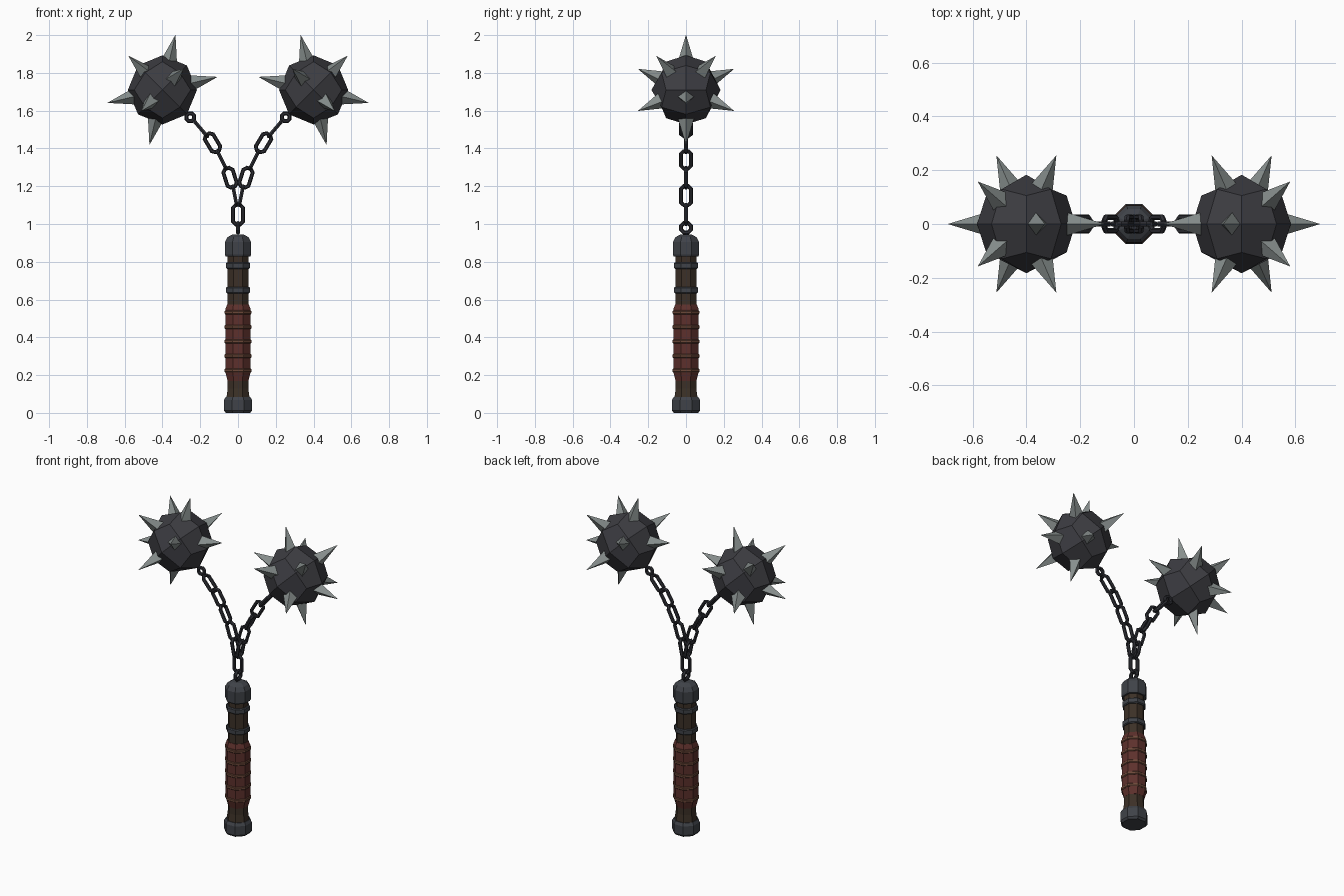
import bpy, bmesh
from math import cos, sin, pi, sqrt
from mathutils import Vector, Matrix

if "Cube" in bpy.data.objects:
    bpy.data.objects.remove(bpy.data.objects["Cube"])


def material(name, rgb):
    m = bpy.data.materials.new(name)
    m.diffuse_color = (*rgb, 1)
    m.use_nodes = True
    m.node_tree.nodes["Principled BSDF"].inputs["Base Color"].default_value = m.diffuse_color
    return m


IRON = material("dark_iron", (0.045, 0.045, 0.053))
FITTING = material("fitting_iron", (0.05, 0.055, 0.065))
STEEL = material("steel", (0.24, 0.27, 0.265))
CHAIN = material("chain_iron", (0.026, 0.027, 0.034))
WOOD = material("wood", (0.045, 0.03, 0.02))
LEATHER = material("red_leather", (0.11, 0.03, 0.025))
CORD = material("cord", (0.15, 0.065, 0.04))


def finish(name, bm, mat, mirror=False):
    bmesh.ops.recalc_face_normals(bm, faces=bm.faces)
    me = bpy.data.meshes.new(name)
    bm.to_mesh(me)
    bm.free()
    me.materials.append(mat)
    ob = bpy.data.objects.new(name, me)
    bpy.context.collection.objects.link(ob)
    if mirror:
        ob.modifiers.new("Mirror", 'MIRROR')
        ob.modifiers["Mirror"].use_mirror_merge = False
    return ob


def lathe(name, profile, mat, sides=8):
    """Faceted solid of revolution around z from (radius, z) points."""
    bm = bmesh.new()
    rings = [[bm.verts.new((r * cos((i + .5) * 2 * pi / sides),
                            r * sin((i + .5) * 2 * pi / sides), z))
              for i in range(sides)] for r, z in profile]
    for a, b in zip(rings, rings[1:]):
        for i in range(sides):
            j = (i + 1) % sides
            bm.faces.new((a[i], a[j], b[j], b[i]))
    bm.faces.new(rings[0])
    bm.faces.new(rings[-1])
    return finish(name, bm, mat)


def link(name, x, z, d, flat, stretch=.026, major=.028, mirror=True):
    """Octagonal chain link along d; flat links face the front."""
    bm = bmesh.new()
    d = Vector((d[0], 0, d[1])).normalized()
    y = Vector((0, 1, 0))
    n, side = (y, d.cross(y)) if flat else (d.cross(y), y)
    c, minor, rings = Vector((x, 0, z)), .011, []
    for i in range(8):
        a = (i + .5) * pi / 4
        out = d * cos(a) + side * sin(a)
        mid = c + out * major + d * (stretch if cos(a) > 0 else -stretch)
        rings.append([bm.verts.new(mid + out * minor * cos(t * pi / 3) + n * minor * sin(t * pi / 3))
                      for t in range(6)])
    for i in range(8):
        a, b = rings[i], rings[(i + 1) % 8]
        for t in range(6):
            u = (t + 1) % 6
            bm.faces.new((a[t], a[u], b[u], b[t]))
    return finish(name, bm, CHAIN, mirror)


# Handle
lathe("pommel", [(.070, 0), (.080, .012), (.080, .068), (.070, .085)], FITTING)
lathe("shaft", [(.066, .08), (.059, .13), (.059, .85)], WOOD)
lathe("grip", [(.060, .17), (.072, .215), (.072, .55), (.062, .575)], LEATHER)
for k in range(5):
    z = .224 + k * .077
    lathe(f"grip_cord_{k + 1}", [(.073, z - .010), (.077, z - .006),
                                 (.077, z + .006), (.073, z + .010)], CORD)
for k, z in enumerate((.65, .78)):
    lathe(f"handle_band_{k + 1}", [(.064, z - .017), (.069, z - .012),
                                   (.069, z + .012), (.064, z + .017)], FITTING)
lathe("handle_cap", [(.070, .828), (.075, .838), (.075, .905), (.060, .93), (.032, .945)], FITTING)

# Chain: shared eye and link, then one branch per side
link("cap_eye", 0, .98, (0, 1), False, 0, .028, False)
link("shared_link", 0, 1.05, (0, 1), True, mirror=False)
link("chain_link_1", .017, 1.15, (.2, 1), False)
link("chain_link_2", .042, 1.245, (.32, 1), True)
link("chain_link_3", .087, 1.34, (.5, 1), False)
link("chain_link_4", .135, 1.43, (.6, 1), True)
link("chain_link_5", .196, 1.503, (.85, 1), False)
link("ball_eye", .253, 1.565, (1, 1), True, 0, .022)

# Ball frame: a and b are diagonal axes, the chain hangs from -b
centre = Vector((.4, 0, 1.71))
A = Vector((-1, 0, 1)).normalized()
B = Vector((1, 0, 1)).normalized()
Y = Vector((0, 1, 0))

# Faceted ball: a cube cut once and pushed out to a sphere
bm = bmesh.new()
bmesh.ops.create_cube(bm, size=2)
bmesh.ops.subdivide_edges(bm, edges=bm.edges[:], cuts=1, use_grid_fill=True)
for v in bm.verts:
    p = v.co.normalized() * .183
    v.co = centre + A * p.x + B * p.z + Y * p.y
finish("spiked_ball", bm, IRON, True)

# Spikes on the icosahedron corners, except the two beside the chain
phi = (1 + sqrt(5)) / 2
dirs = []
for s in (1, -1):
    for t in (1, -1):
        dirs += [A * phi * s + B * t, A * s + Y * phi * t]
    dirs.append(B * phi + Y * s)
bm = bmesh.new()
for d in dirs:
    d = d.normalized()
    m = Matrix.Translation(centre + d * .215) @ d.to_track_quat('Z', 'Y').to_matrix().to_4x4()
    bmesh.ops.create_cone(bm, cap_ends=True, segments=4, radius1=.05, radius2=0,
                          depth=.17, matrix=m)
bmesh.ops.remove_doubles(bm, verts=bm.verts, dist=1e-5)
finish("ball_spikes", bm, STEEL, True)
